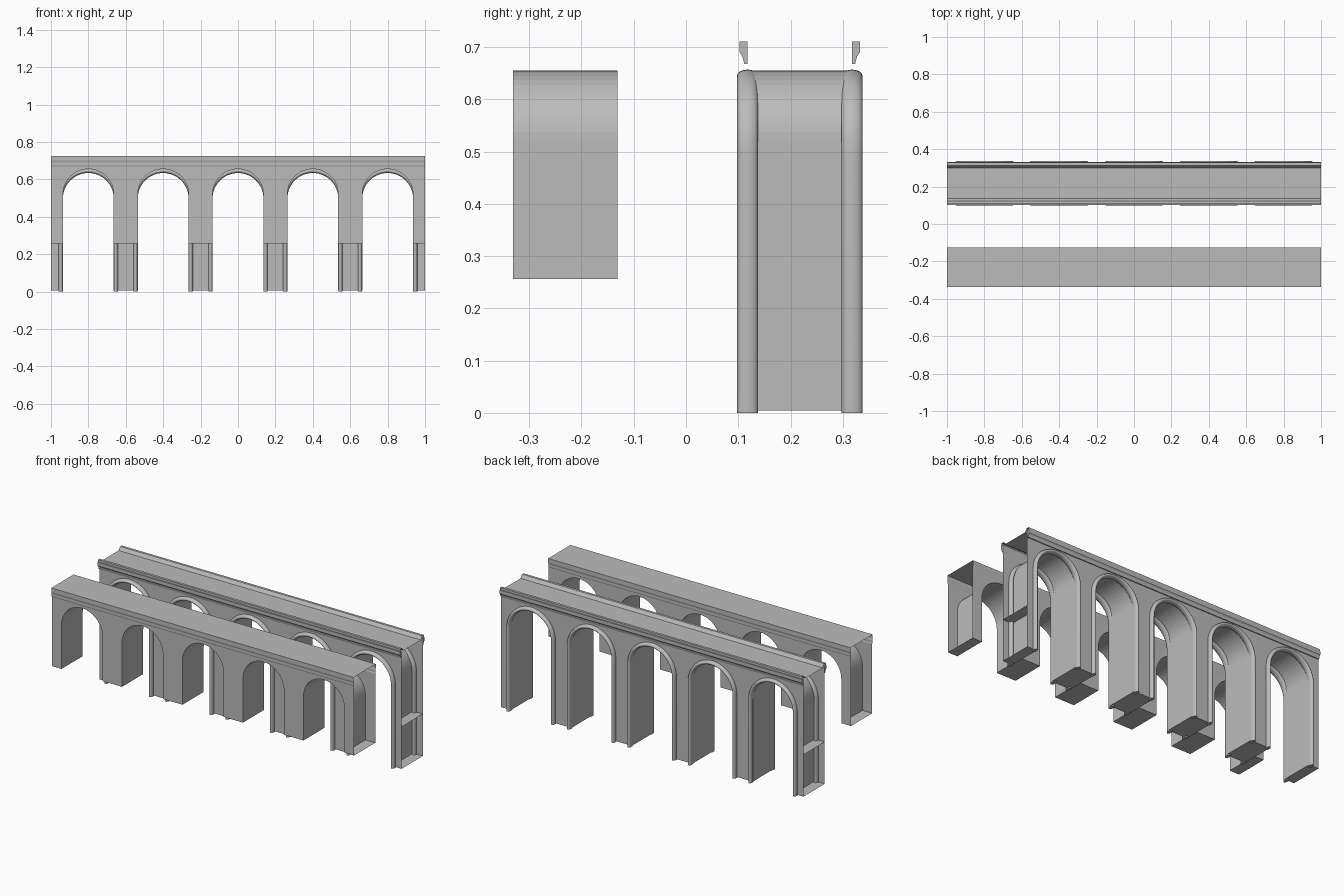
import bpy, bmesh
from math import sin, cos, pi

if "Cube" in bpy.data.objects:
    bpy.data.objects.remove(bpy.data.objects["Cube"], do_unlink=True)

stone = bpy.data.materials.new("grey_stone")
stone.use_nodes = True
GREY = (0.5, 0.5, 0.5, 1)
stone.diffuse_color = GREY
stone.node_tree.nodes["Principled BSDF"].inputs["Base Color"].default_value = GREY

CENTRES = [-0.8, -0.4, 0, 0.4, 0.8]
HALF_OPEN = 0.1355   # half width of an opening
SPRING = 0.52        # height where the arch starts
WALL_TOP = 0.67
FRONT_Y, BACK_Y, HALF_DEPTH = -0.231, 0.2177, 0.1
PLATE_Z = 0.256


def finish(name, bm, smooth=False):
    mesh = bpy.data.meshes.new(name)
    bm.to_mesh(mesh)
    bm.free()
    mesh.materials.append(stone)
    obj = bpy.data.objects.new(name, mesh)
    bpy.context.collection.objects.link(obj)
    if smooth:
        bpy.ops.object.select_all(action='DESELECT')
        obj.select_set(True)
        bpy.context.view_layer.objects.active = obj
        bpy.ops.object.shade_smooth_by_angle(angle=pi / 4)
    return obj


def arch(cx, radius, spring, steps):
    """Half circle from left to right as (x, z, outward x, outward z)."""
    pts = []
    for i in range(steps + 1):
        a = pi - pi * i / steps
        pts.append((cx + radius * cos(a), spring + radius * sin(a), cos(a), sin(a)))
    return pts


def arcade(name, y, base):
    """Two pierced walls joined by the soffits and pier undersides."""
    path = [(-1, base)]
    for c in CENTRES:
        path.append((c - HALF_OPEN, base))
        path += [(p[0], p[1]) for p in arch(c, HALF_OPEN, SPRING, 24)]
        path.append((c + HALF_OPEN, base))
    path.append((1, base))
    bm = bmesh.new()
    rows = []
    for side in (-1, 1):
        row = [bm.verts.new((px, y + side * HALF_DEPTH, pz)) for px, pz in path]
        top = [bm.verts.new((ex, y + side * HALF_DEPTH, WALL_TOP)) for ex in (1, -1)]
        loop = row + top
        bm.faces.new(loop if side < 0 else loop[::-1])
        rows.append(row)
    front, back = rows
    for i in range(len(path) - 1):
        bm.faces.new((front[i], back[i], back[i + 1], front[i + 1]))
    finish(name, bm)


def prism(name, profile, y, closed=False):
    """Run a (y, z) profile along the full length of the bridge."""
    bm = bmesh.new()
    ends = [[bm.verts.new((x, y + py, pz)) for py, pz in profile] for x in (-1, 1)]
    a, b = ends
    n = len(profile)
    for i in range(n if closed else n - 1):
        j = (i + 1) % n
        bm.faces.new((a[i], b[i], b[j], a[j]))
    if closed:
        bm.faces.new(a)
        bm.faces.new(b[::-1])
        bmesh.ops.recalc_face_normals(bm, faces=bm.faces)
    finish(name, bm)


def mirrored(half):
    return half + [(-py, pz) for py, pz in reversed(half)]


def arch_moulding(name, cx, y):
    """Oval roll moulding up both jambs and around the arch."""
    radius, spring, thick, wide, sides = 0.1475, 0.498, 0.0115, 0.02, 16
    path = [(cx - radius, 0, -1, 0)] + arch(cx, radius, spring, 28) + [(cx + radius, 0, 1, 0)]
    bm = bmesh.new()
    rings = []
    for px, pz, nx, nz in path:
        ring = []
        for k in range(sides):
            a = 2 * pi * k / sides
            off = thick * cos(a)
            ring.append(bm.verts.new((px + nx * off, y + wide * sin(a), pz + nz * off)))
        rings.append(ring)
    for r, s in zip(rings, rings[1:]):
        for k in range(sides):
            m = (k + 1) % sides
            bm.faces.new((r[k], r[m], s[m], s[k]))
    bm.faces.new(rings[0])
    bm.faces.new(rings[-1])
    bmesh.ops.recalc_face_normals(bm, faces=bm.faces)
    finish(name, bm, smooth=True)


# Plain front arcade with its flat deck and lip
arcade("front_arcade", FRONT_Y, PLATE_Z)
prism("front_deck", mirrored([(-0.1, WALL_TOP), (-0.102, 0.675), (-0.102, 0.69),
                              (-0.105, 0.7), (-0.105, 0.725)]), FRONT_Y)

# Tall back arcade with a sunken deck between raised edges
arcade("back_arcade", BACK_Y, 0.005)
prism("back_deck", mirrored([(-0.1, WALL_TOP), (-0.1, 0.71), (-0.111, 0.712), (-0.111, 0.725),
                             (-0.096, 0.725), (-0.082, 0.706)]), BACK_Y)

# Cornices and roll mouldings on both faces of the back arcade
CORNICE = [(0.1, 0.668), (0.106, 0.668), (0.11, 0.683), (0.115, 0.69), (0.115, 0.711), (0.1, 0.711)]
for side, label in ((-1, "front"), (1, "rear")):
    prism("cornice_" + label, [(side * py, pz) for py, pz in CORNICE], BACK_Y, closed=True)
    for i, c in enumerate(CENTRES):
        arch_moulding("arch_moulding_%s_%d" % (label, i + 1), c, BACK_Y + side * HALF_DEPTH)

# Level plates inside the back piers
bm = bmesh.new()
edges = [-1] + [c + s * HALF_OPEN for c in CENTRES for s in (-1, 1)] + [1]
for x0, x1 in zip(edges[::2], edges[1::2]):
    bm.faces.new([bm.verts.new((x, BACK_Y + s * HALF_DEPTH, PLATE_Z))
                  for x, s in ((x0, -1), (x1, -1), (x1, 1), (x0, 1))])
finish("pier_plates", bm)
